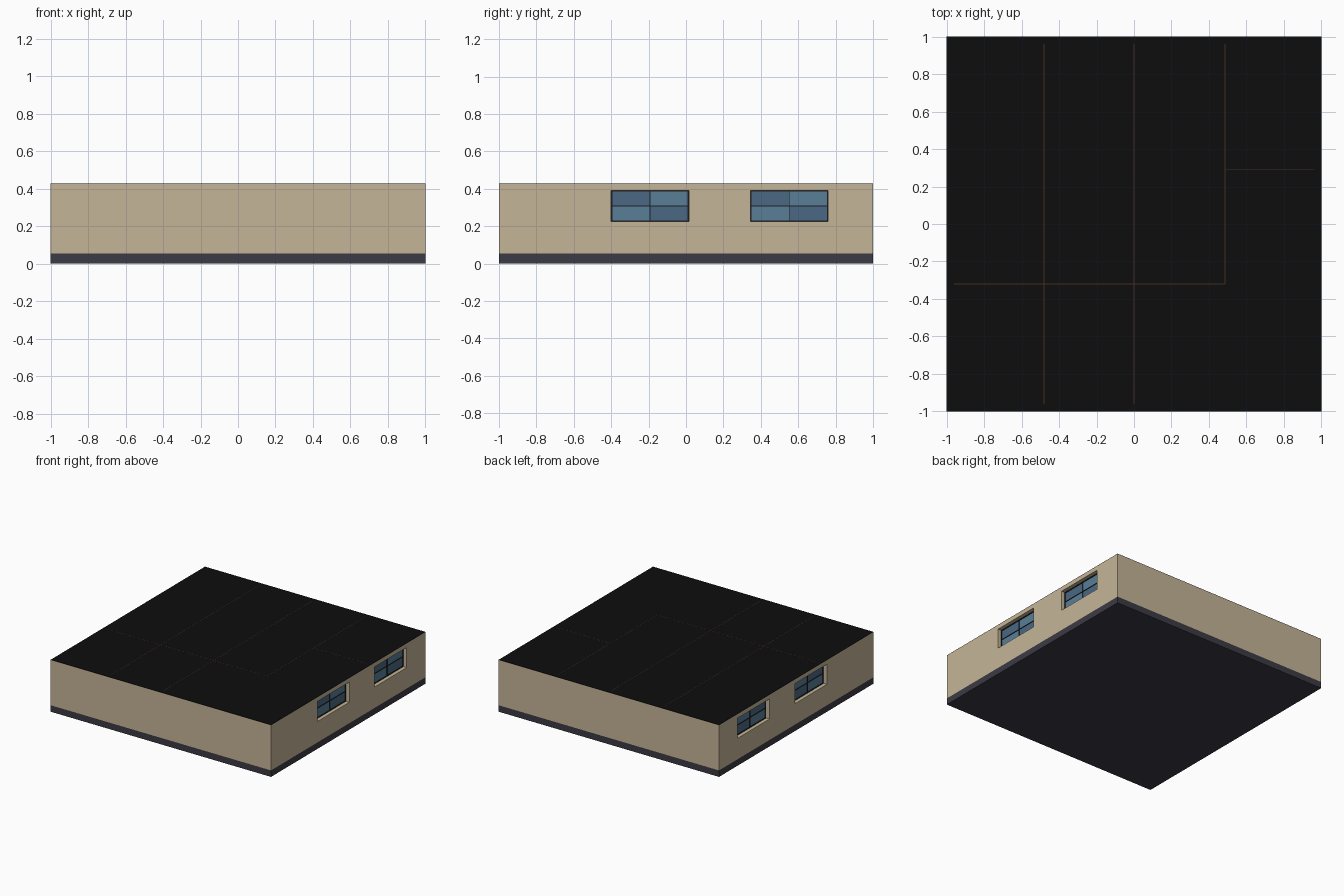
import bpy, bmesh

if "Cube" in bpy.data.objects:
    bpy.data.objects.remove(bpy.data.objects["Cube"])

TOP, BASE, T = 0.427, 0.053, 0.04      # roof height, plinth height, wall thickness
WIN_Z = (0.225, 0.39)
WINDOWS = [(-0.40, 0.015), (0.345, 0.76)]


def material(name, rgb):
    m = bpy.data.materials.new(name)
    m.diffuse_color = (*rgb, 1)
    m.use_nodes = True
    m.node_tree.nodes["Principled BSDF"].inputs["Base Color"].default_value = m.diffuse_color
    return m


tan = material("wall_tan", (0.56, 0.46, 0.31))
slate = material("plinth_slate", (0.045, 0.043, 0.06))
black = material("roof_black", (0.004, 0.004, 0.004))
brown = material("seam_brown", (0.06, 0.03, 0.018))
frame_mat = material("frame_dark", (0.012, 0.012, 0.015))
blues = [material("glass_light", (0.10, 0.21, 0.31)), material("glass_dark", (0.07, 0.14, 0.23))]


def boxes(name, spans, mat):
    """One object made of boxes, each given as (x0, x1), (y0, y1), (z0, z1)."""
    bm = bmesh.new()
    for span in spans:
        verts = bmesh.ops.create_cube(bm, size=1)["verts"]
        for v in verts:
            v.co = [(a + b) / 2 + c * (b - a) for (a, b), c in zip(span, v.co)]
    mesh = bpy.data.meshes.new(name)
    bm.to_mesh(mesh)
    bm.free()
    mesh.materials.append(mat)
    ob = bpy.data.objects.new(name, mesh)
    bpy.context.collection.objects.link(ob)
    return ob


def out(s, a, b):
    """x span on the right (s=1) or left (s=-1) side."""
    return tuple(sorted((s * a, s * b)))


# Plinth, front and back walls
boxes("plinth", [((-1, 1), (-1, 1), (0, BASE))], slate)
wall_z = (BASE, TOP - 0.002)
boxes("front_wall", [((-1, 1), (-1, -1 + T), wall_z)], tan)
boxes("back_wall", [((-1, 1), (1 - T, 1), wall_z)], tan)

# Side walls: sill and lintel bands with piers between the window openings
for s, side in ((1, "right"), (-1, "left")):
    wx = out(s, 1 - T, 1)
    ends = [-1 + T] + [y for w in WINDOWS for y in w] + [1 - T]
    spans = [(wx, (-1 + T, 1 - T), (BASE, WIN_Z[0])),
             (wx, (-1 + T, 1 - T), (WIN_Z[1], TOP - 0.002))]
    spans += [(wx, (ends[i], ends[i + 1]), WIN_Z) for i in (0, 2, 4)]
    boxes(side + "_wall", spans, tan)

    # Recessed windows: four panes, thin frame and glazing bars
    for n, (y0, y1) in enumerate(WINDOWS):
        z0, z1 = WIN_Z
        ym, zm, f = (y0 + y1) / 2, (z0 + z1) / 2, 0.006
        for i, ys in enumerate(((y0, ym), (ym, y1))):
            for j, zs in enumerate(((z0, zm), (zm, z1))):
                boxes(f"{side}_window_{n}_pane_{i}{j}",
                      [(out(s, 0.955, 0.965), ys, zs)], blues[(i + j) % 2])
        fx = out(s, 0.955, 0.97)
        boxes(f"{side}_window_{n}_frame",
              [(fx, (y0, y1), (z, z + f)) for z in (z0, z1 - f)]
              + [(fx, (y, y + f), (z0, z1)) for y in (y0, y1 - f)]
              + [(fx, (ym - f / 3, ym + f / 3), (z0, z1)),
                 (fx, (y0, y1), (zm - f / 3, zm + f / 3))], frame_mat)

# Flat roof sheet with hairline seams
boxes("roof", [((-1, 1), (-1, 1), (TOP - 0.002, TOP))], black)
sz, h, e = (TOP - 0.002, TOP + 0.0006), 0.002, 0.96
boxes("roof_seams",
      [((x - h, x + h), (y0, e), sz) for x, y0 in ((-0.48, -e), (0, -e), (0.485, -0.32))]
      + [((-e, 0.485), (-0.32 - h, -0.32 + h), sz),
         ((0.485, e), (0.29 - h, 0.29 + h), sz)], brown)
